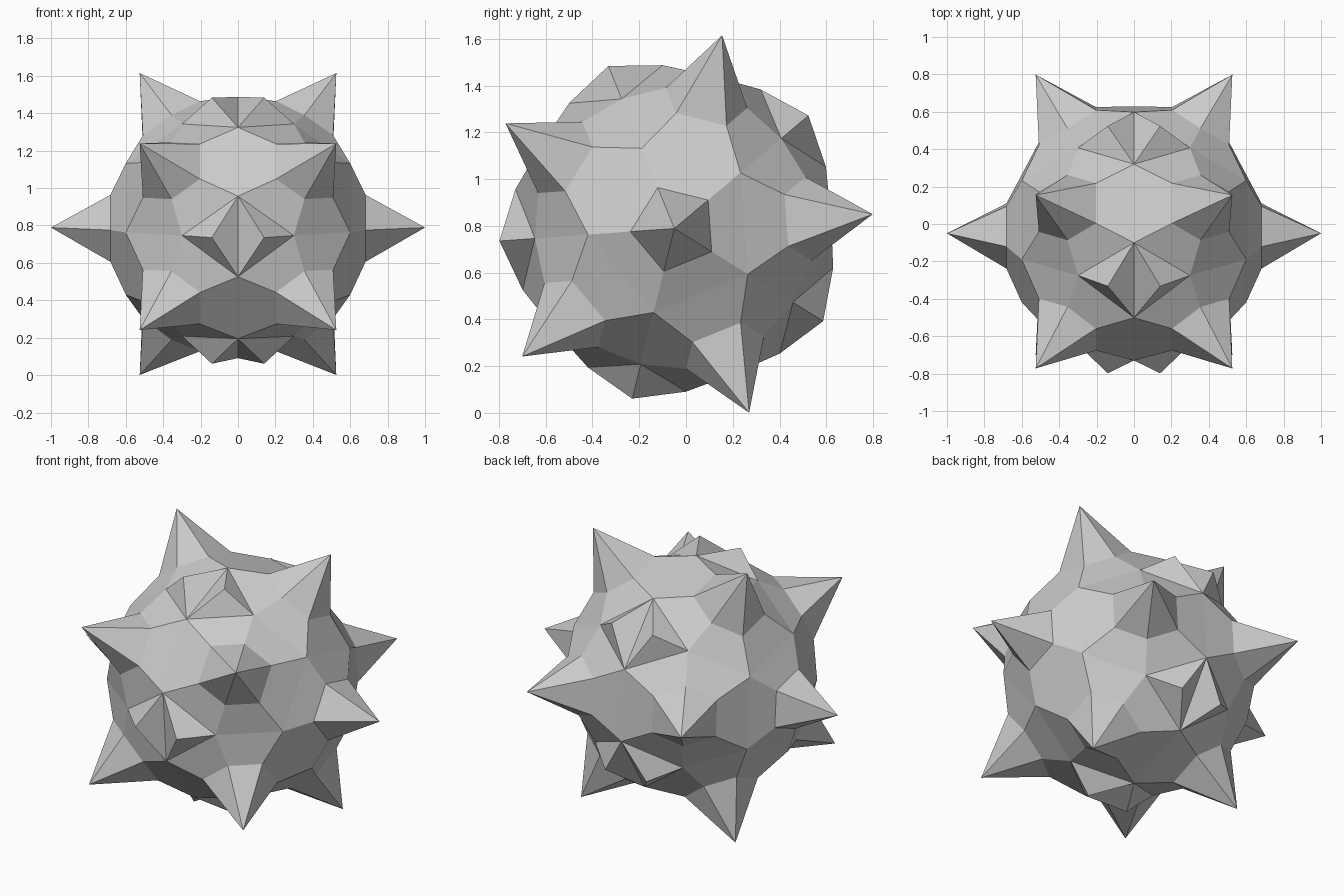
import bpy, bmesh, math
from mathutils import Vector

if "Cube" in bpy.data.objects:
    bpy.data.objects.remove(bpy.data.objects["Cube"])


def pt(x, r, deg):
    a = math.radians(deg)
    return Vector((x, r * math.cos(a), r * math.sin(a)))


bm = bmesh.new()


def face(pts):
    bm.faces.new([bm.verts.new(p) for p in pts])


def pyramid(ring, tip):
    for i, p in enumerate(ring):
        face([p, ring[(i + 1) % len(ring)], tip])


def spike(ring, tip, height, scale=0.51):
    # sloped collar up to a smaller raised base, then a pyramid to the tip
    n = tip.normalized()
    base = [(p - n * p.dot(n)) * scale + n * height for p in ring]
    for i in range(len(ring)):
        j = (i + 1) % len(ring)
        face([ring[i], ring[j], base[j], base[i]])
    pyramid(base, tip)


T0 = 4.1  # turn of the five-fold pattern about the x axis
for s in (-1, 1):
    def inner(a): return pt(s * 0.6, 0.37, a)
    def middle(a): return pt(s * 0.299, 0.598, a)
    def equator(a): return pt(0, 0.70, a)

    # five-sided spike on each end
    spike([inner(T0 + 36 + 72 * k) for k in range(5)], Vector((s, 0, 0)), 0.682)
    for k in range(5):
        a = T0 + 72 * k
        # six-sided spike on the flank
        spike([inner(a - 36), middle(a - 36), equator(a - 18),
               equator(a + 18), middle(a + 36), inner(a + 36)],
              pt(s * 0.5257, 0.8507, a), 0.676)
        # low three-sided bump beside the equator
        b = a + 36
        pyramid([equator(b - 18), equator(b + 18), middle(b)], pt(s * 0.14, 0.75, b))

bmesh.ops.remove_doubles(bm, verts=bm.verts[:], dist=0.0005)
bmesh.ops.recalc_face_normals(bm, faces=bm.faces[:])
bmesh.ops.translate(bm, verts=bm.verts[:], vec=(0, -0.05, 0.789))

mesh = bpy.data.meshes.new("spiked_ball")
bm.to_mesh(mesh)
bm.free()
mat = bpy.data.materials.new("light grey")
mat.diffuse_color = (0.6, 0.6, 0.6, 1)
mat.use_nodes = True
mat.node_tree.nodes["Principled BSDF"].inputs["Base Color"].default_value = mat.diffuse_color
mesh.materials.append(mat)
bpy.context.collection.objects.link(bpy.data.objects.new("spiked_ball", mesh))
